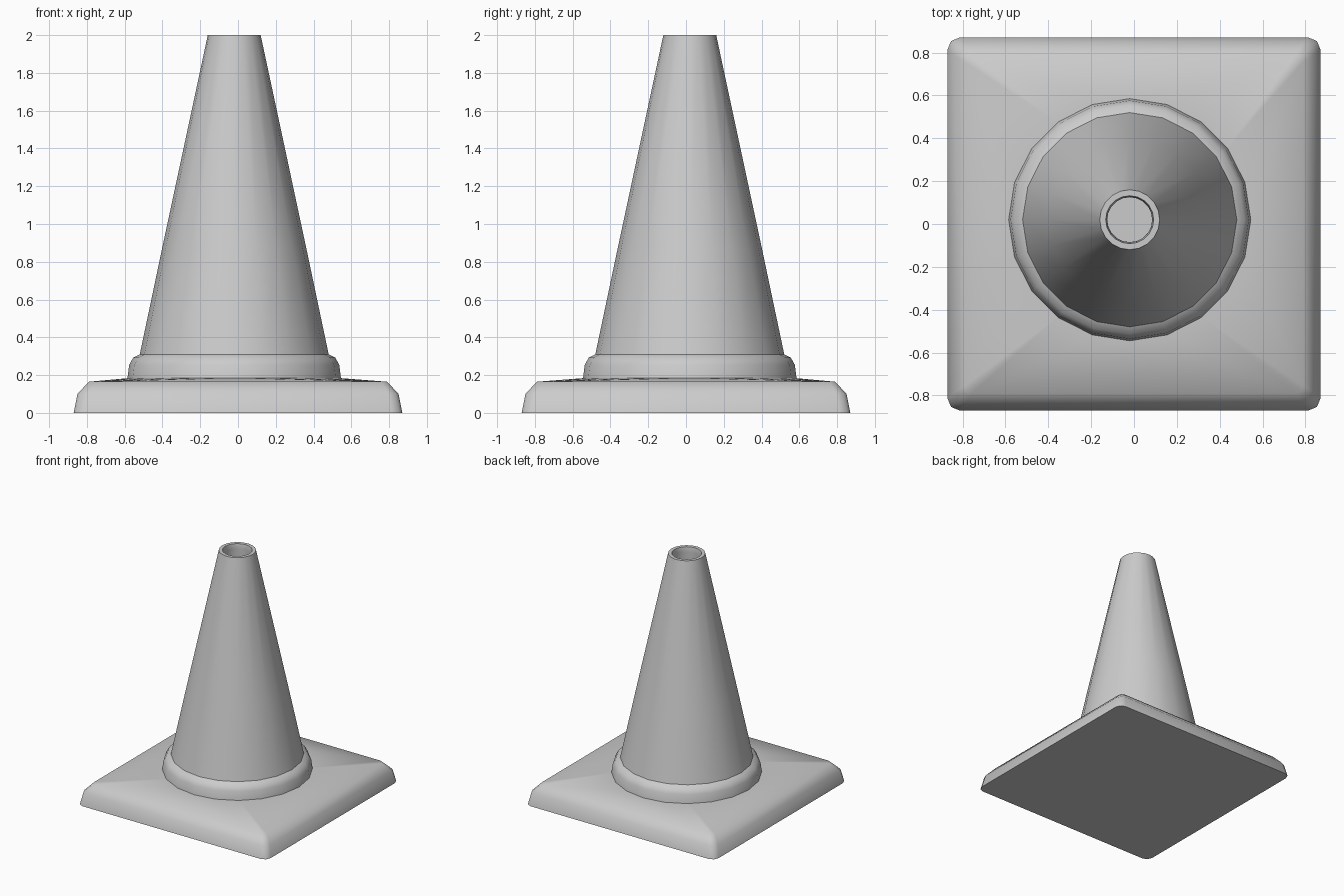
import bpy, bmesh, math

cube = bpy.data.objects.get("Cube")
if cube:
    bpy.data.objects.remove(cube, do_unlink=True)

grey = bpy.data.materials.new("plain_grey")
grey.use_nodes = True
colour = (0.6, 0.6, 0.6, 1)
grey.diffuse_color = colour
grey.node_tree.nodes["Principled BSDF"].inputs["Base Color"].default_value = colour

SIDES = 20
CX, CY = -0.02, 0.02


def circle(bm, r, z):
    step = 2 * math.pi / SIDES
    return [bm.verts.new((CX + r * math.cos(i * step), CY + r * math.sin(i * step), z))
            for i in range(SIDES)]


def rounded_square(bm, half, radius, z):
    verts = []
    for corner in range(4):
        mid = math.radians(45 + 90 * corner)
        c = (half - radius) * math.sqrt(2)
        for turn in (-45, 0, 45):
            a = mid + math.radians(turn)
            verts.append(bm.verts.new((c * math.cos(mid) + radius * math.cos(a),
                                       c * math.sin(mid) + radius * math.sin(a), z)))
    return verts


def skin(bm, loops):
    for low, high in zip(loops, loops[1:]):
        n = len(low)
        for i in range(n):
            j = (i + 1) % n
            bm.faces.new((low[i], low[j], high[j], high[i]))


def finish(bm, name):
    bmesh.ops.recalc_face_normals(bm, faces=bm.faces)
    mesh = bpy.data.meshes.new(name)
    bm.to_mesh(mesh)
    bm.free()
    obj = bpy.data.objects.new(name, mesh)
    bpy.context.collection.objects.link(obj)
    mesh.materials.append(grey)
    bpy.ops.object.select_all(action='DESELECT')
    obj.select_set(True)
    bpy.context.view_layer.objects.active = obj
    bpy.ops.object.shade_smooth_by_angle(angle=math.radians(48))


# Square foot with bevelled rim and a top rising gently to the collar
bm = bmesh.new()
layers = [rounded_square(bm, *p) for p in
          ((0.87, 0.055, 0), (0.85, 0.055, 0.1), (0.79, 0.035, 0.165))]
skin(bm, layers)
bm.faces.new(layers[0][::-1])
crown = circle(bm, 0.55, 0.185)
bm.faces.new(crown)


def loop_edges(verts):
    return [bm.edges.get((v, verts[i - 1])) for i, v in enumerate(verts)]


bmesh.ops.bridge_loops(bm, edges=loop_edges(layers[-1]) + loop_edges(crown))
finish(bm, "base")

# Hollow cone with its rounded collar: outside upward, then inside downward
bm = bmesh.new()
profile = ((0.566, 0.178), (0.556, 0.255), (0.535, 0.292), (0.5, 0.31),
           (0.382, 0.87), (0.14, 2), (0.112, 2), (0.105, 1.96),
           (0.35, 0.87), (0.47, 0.18))
skin(bm, [circle(bm, r, z) for r, z in profile])
finish(bm, "cone")
